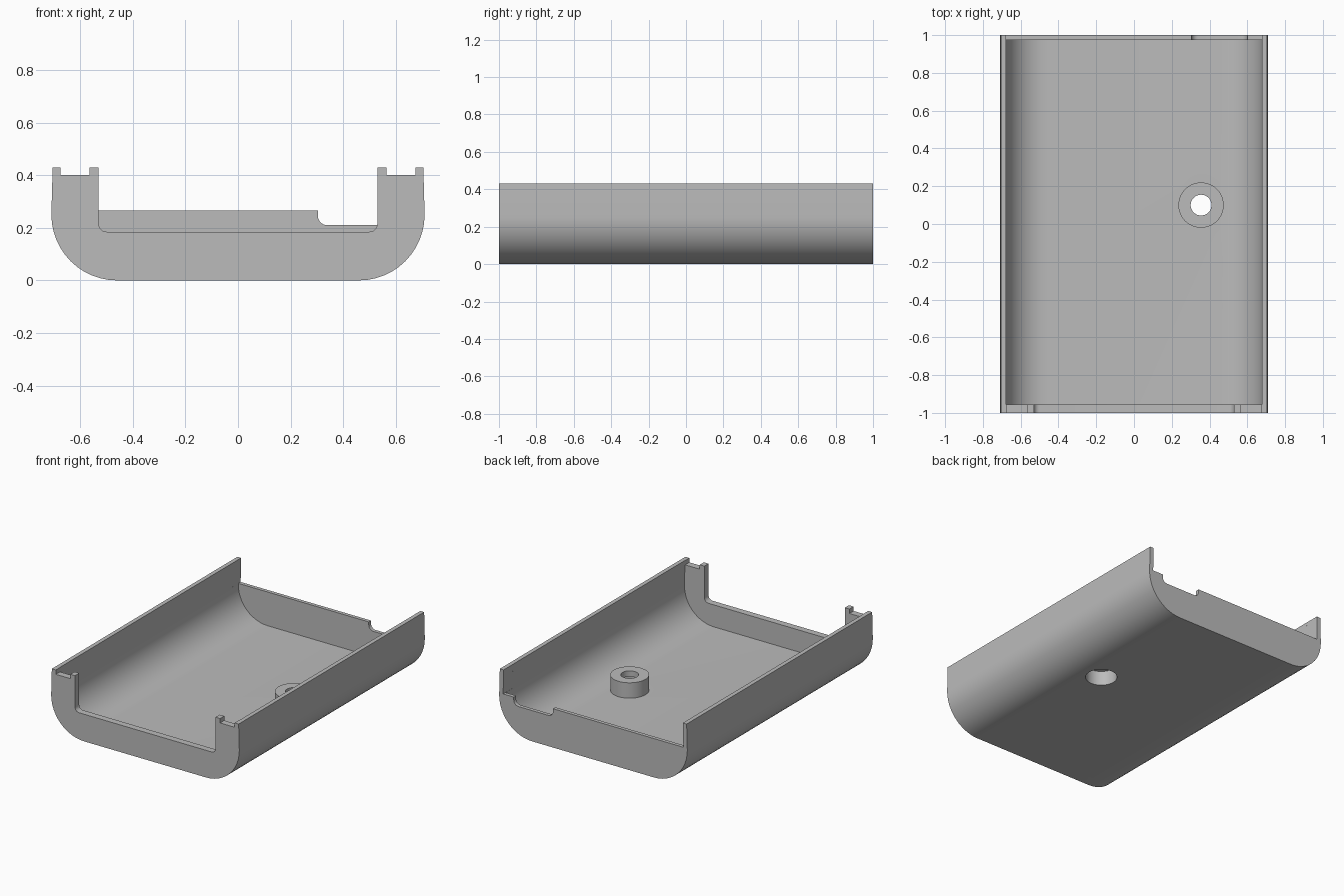
import bpy, bmesh
from math import sin, cos, pi, radians
from mathutils import Matrix

cube = bpy.data.objects.get("Cube")
if cube:
    bpy.data.objects.remove(cube, do_unlink=True)

grey = bpy.data.materials.new("plain grey")
grey.use_nodes = True
colour = (0.5, 0.5, 0.5, 1)
grey.diffuse_color = colour
grey.node_tree.nodes["Principled BSDF"].inputs["Base Color"].default_value = colour


def finish(name, bm):
    bmesh.ops.recalc_face_normals(bm, faces=bm.faces)
    mesh = bpy.data.meshes.new(name)
    bm.to_mesh(mesh)
    bm.free()
    mesh.materials.append(grey)
    ob = bpy.data.objects.new(name, mesh)
    bpy.context.collection.objects.link(ob)
    return ob


def extrude(name, profile, y0, y1):
    """Closed x-z profile swept from y0 to y1."""
    bm = bmesh.new()
    face = bm.faces.new([bm.verts.new((x, y0, z)) for x, z in profile])
    grown = bmesh.ops.extrude_face_region(bm, geom=[face])["geom"]
    for v in grown:
        if isinstance(v, bmesh.types.BMVert):
            v.co.y = y1
    return finish(name, bm)


def cylinder(name, radius, z0, z1):
    bm = bmesh.new()
    bmesh.ops.create_cone(bm, cap_ends=True, segments=48, radius1=radius, radius2=radius,
                          depth=z1 - z0,
                          matrix=Matrix.Translation((0.355, 0.1, (z0 + z1) / 2)))
    return finish(name, bm)


def tub(half, r, z0, top_half, z1, steps=12):
    """Symmetric U-shaped outline with rounded lower corners."""
    right = [(half - r + r * sin(a), z0 + r - r * cos(a))
             for a in (pi / 2 * i / steps for i in range(steps + 1))]
    right.append((top_half, z1))
    return right + [(-x, z) for x, z in reversed(right)]


def shift(profile, dx):
    return [(x + dx, z) for x, z in profile]


def box(x0, x1, z0, z1):
    return [(x0, z0), (x1, z0), (x1, z1), (x0, z1)]


# Outer body and screw boss
tray = extrude("tray", tub(0.71, 0.25, 0, 0.705, 0.43), -1, 1)
boss = cylinder("boss_helper", 0.12, 0.01, 0.14)

# Cavity, end openings, grooves and screw hole
cutters = [
    extrude("cavity_cutter", tub(0.68, 0.22, 0.035, 0.675, 0.5), -0.955, 0.975),
    extrude("front_opening_cutter", tub(0.53, 0.03, 0.185, 0.53, 0.5, 6), -1.1, -0.9),
    extrude("back_opening_cutter",
            [(-0.68, 0.265), (0.68, 0.265), (0.675, 0.5), (-0.675, 0.5)], 0.9, 1.1),
    extrude("back_notch_cutter", shift(tub(0.148, 0.035, 0.21, 0.148, 0.3, 6), 0.452), 0.9, 1.1),
    extrude("left_groove_cutter", box(0.565, 0.675, 0.4, 0.5), -1.1, -0.95),
    extrude("right_groove_cutter", box(-0.675, -0.565, 0.4, 0.5), -1.1, -0.95),
]
holes = [cylinder("screw_hole_cutter", 0.055, -0.1, 0.3),
         cylinder("counterbore_cutter", 0.1, -0.1, 0.1)]

steps = [(c, 'DIFFERENCE') for c in cutters] + [(boss, 'UNION')]
steps += [(h, 'DIFFERENCE') for h in holes]
for helper, operation in steps:
    mod = tray.modifiers.new(helper.name, 'BOOLEAN')
    mod.operation = operation
    mod.solver = 'EXACT'
    mod.object = helper

# Bake the cuts and drop the helpers
bpy.context.view_layer.update()
result = bpy.data.meshes.new_from_object(
    tray.evaluated_get(bpy.context.evaluated_depsgraph_get()))
tray.modifiers.clear()
tray.data = result
tray.data.materials.clear()
tray.data.materials.append(grey)
for helper, _ in steps:
    bpy.data.objects.remove(helper, do_unlink=True)

bpy.ops.object.select_all(action='DESELECT')
tray.select_set(True)
bpy.context.view_layer.objects.active = tray
bpy.ops.object.shade_smooth_by_angle(angle=radians(30))
